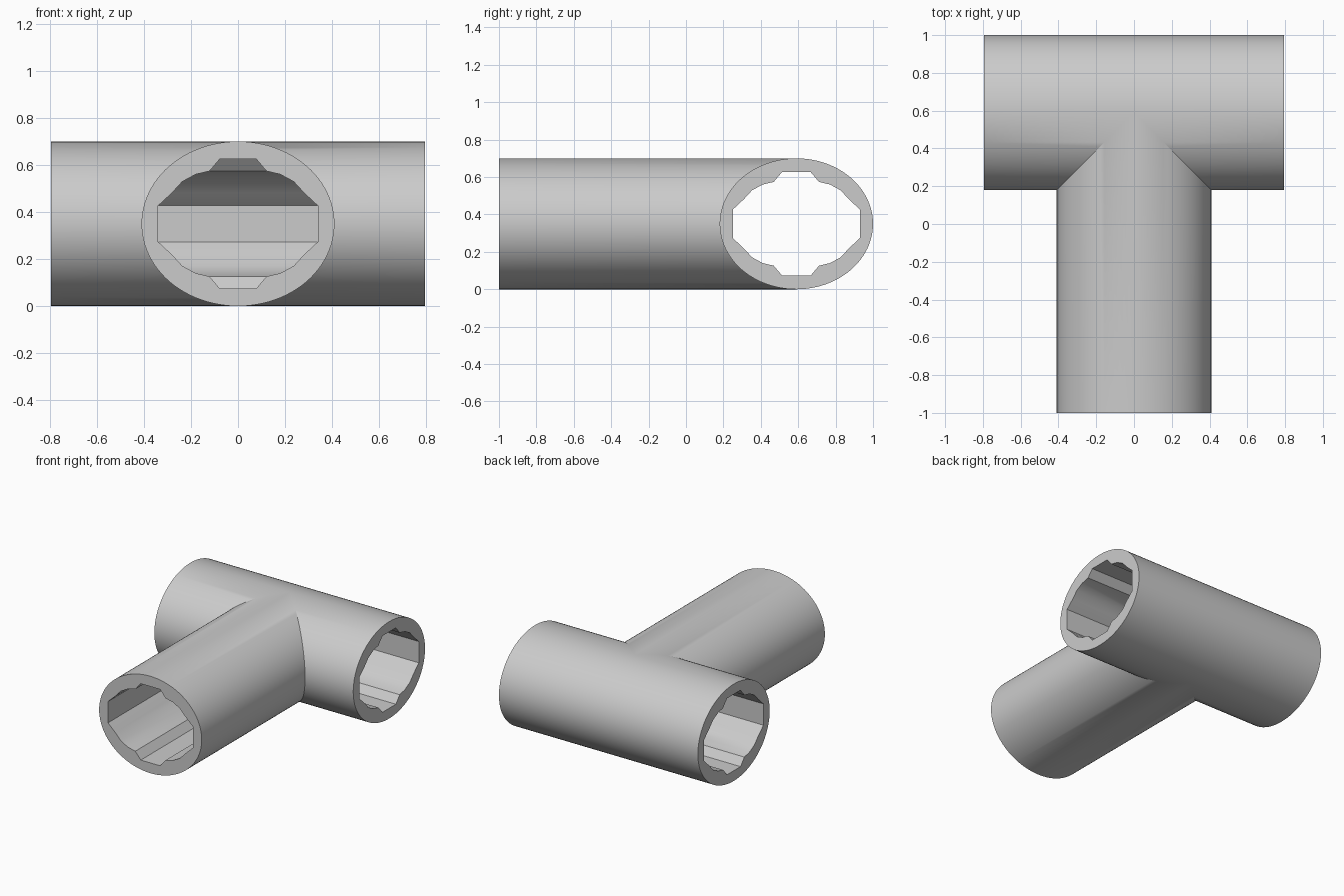
import bpy, bmesh
from math import sin, cos, pi, radians

if "Cube" in bpy.data.objects:
    bpy.data.objects.remove(bpy.data.objects["Cube"])

L = 0.795            # half length of the cross pipe
YC, ZC = 0.59, 0.35  # cross pipe axis
FRONT = -1.0         # open end of the branch pipe
N = 48               # segments per half ellipse

# Half sections (offset from axis, height from axis), top to bottom
outer = [(0.41 * sin(pi * i / N), 0.35 * cos(pi * i / N)) for i in range(N + 1)]
outer[0], outer[-1] = (0, 0.35), (0, -0.35)
quarter = [(0, 0.276), (0.077, 0.276), (0.121, 0.224), (0.18, 0.21),
           (0.237, 0.179), (0.28, 0.132), (0.339, 0.077)]
inner = quarter + [(u, -z) for u, z in reversed(quarter)]

bm = bmesh.new()


def face(points):
    bm.faces.new([bm.verts.new(p) for p in points])


def strip(section, start, end):
    """Run one half section from an open end to the mitred joint."""
    for a, b in zip(section, section[1:]):
        face([start(*a), start(*b), end(*b), end(*a)])


for s in (-1, 1):
    arms = [
        # rear half of the cross pipe
        (lambda u, z: (s * L, YC + u, ZC + z), lambda u, z: (0, YC + u, ZC + z)),
        # front half of the cross pipe, mitred to the branch
        (lambda u, z: (s * L, YC - u, ZC + z), lambda u, z: (s * u, YC - u, ZC + z)),
        # half of the branch pipe
        (lambda u, z: (s * u, FRONT, ZC + z), lambda u, z: (s * u, YC - u, ZC + z)),
    ]
    for start, end in arms:
        strip(outer, start, end)
        strip(inner, start, end)
        # flat rim at the open end
        face([start(*p) for p in outer + inner[::-1]])

bmesh.ops.remove_doubles(bm, verts=bm.verts, dist=1e-5)
bmesh.ops.dissolve_degenerate(bm, edges=bm.edges, dist=1e-6)
bmesh.ops.recalc_face_normals(bm, faces=bm.faces)

mesh = bpy.data.meshes.new("tee_pipe")
bm.to_mesh(mesh)
bm.free()
pipe = bpy.data.objects.new("tee_pipe", mesh)
bpy.context.collection.objects.link(pipe)
bpy.context.view_layer.objects.active = pipe
pipe.select_set(True)
bpy.ops.object.shade_smooth_by_angle(angle=radians(25))
